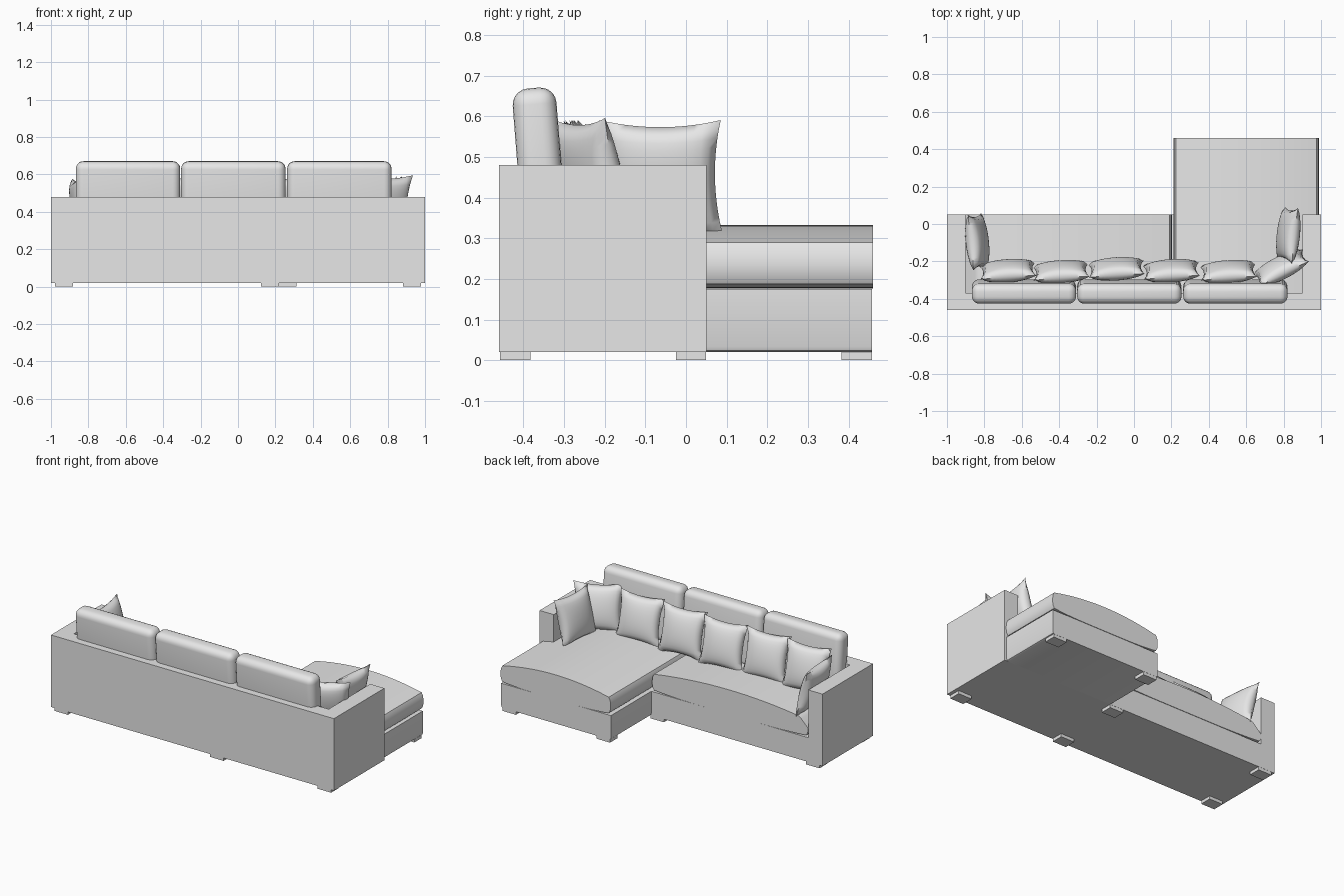
import bpy, bmesh
from math import radians, sqrt
from mathutils import Matrix, Vector

cube = bpy.data.objects.get("Cube")
if cube:
    bpy.data.objects.remove(cube, do_unlink=True)

fabric = bpy.data.materials.new("light_grey_fabric")
fabric.use_nodes = True
GREY = (0.8, 0.8, 0.8, 1)
fabric.diffuse_color = GREY
fabric.node_tree.nodes["Principled BSDF"].inputs["Base Color"].default_value = GREY


def finish(name, bm, smooth=None):
    bmesh.ops.recalc_face_normals(bm, faces=bm.faces[:])
    mesh = bpy.data.meshes.new(name)
    bm.to_mesh(mesh)
    bm.free()
    mesh.materials.append(fabric)
    obj = bpy.data.objects.new(name, mesh)
    bpy.context.collection.objects.link(obj)
    if smooth:
        bpy.ops.object.select_all(action="DESELECT")
        obj.select_set(True)
        bpy.context.view_layer.objects.active = obj
        bpy.ops.object.shade_smooth_by_angle(angle=radians(smooth))
    return obj


def prism(name, outline, to_3d, depth, smooth=None):
    """Extrude a flat outline, placed in space by to_3d, along depth."""
    bm = bmesh.new()
    face = bm.faces.new([bm.verts.new(to_3d(a, b)) for a, b in outline])
    extruded = bmesh.ops.extrude_face_region(bm, geom=[face])
    verts = [v for v in extruded["geom"] if isinstance(v, bmesh.types.BMVert)]
    bmesh.ops.translate(bm, verts=verts, vec=Vector(depth))
    return finish(name, bm, smooth)


def box(name, x, y, z):
    outline = [(x[0], y[0]), (x[1], y[0]), (x[1], y[1]), (x[0], y[1])]
    return prism(name, outline, lambda a, b: (a, b, z[0]), (0, 0, z[1] - z[0]))


def seat_cushion(name, x0, x1, y0, y1, end_drop):
    """Cushion with a crowned top, gently bowed bottom and bulging ends."""
    mid, half, n = (x0 + x1) / 2, (x1 - x0) / 2, 20
    inner = half - 0.014
    steps = [-1 + 2 * i / n for i in range(n + 1)]
    bottom = [(mid + inner * t, 0.176 + 0.012 * t ** 4) for t in steps]
    top = [(mid - inner * t, 0.29 + 0.042 * (1 - t * t)) for t in steps]
    right = [(mid + half - 0.004, 0.205), (x1, 0.235), (mid + half - 0.004, 0.27)]
    left = [(x0 + 0.004, 0.27), (x0, 0.235), (x0 + 0.004, 0.205)]
    if end_drop:
        top[-1] = (x0 + 0.05, 0.285)
        left[0] = (x0 + 0.025, 0.26)
    return prism(name, bottom + right + top + left,
                 lambda a, b: (a, y0, b), (0, y1 - y0, 0), 35)


def pillow(name, x, y, z, yaw, lean=14, half=0.15, puff=0.052):
    """Square scatter pillow with drawn-in edges and pointed corners."""
    bm = bmesh.new()
    for side in (1, -1):
        grid = bmesh.ops.create_grid(bm, x_segments=14, y_segments=14, size=1)
        for v in grid["verts"]:
            u, w = v.co.x, v.co.y
            fu, fw = max(0, 1 - u * u), max(0, 1 - w * w)
            v.co = (half * u * (1 - 0.12 * fw * u * u),
                    half * w * (1 - 0.12 * fu * w * w),
                    side * puff * sqrt(fu * fw) ** 0.9)
    bmesh.ops.remove_doubles(bm, verts=bm.verts[:], dist=0.0005)
    obj = finish(name, bm, 70)
    obj.matrix_world = (Matrix.Translation((x, y, z))
                        @ Matrix.Rotation(radians(yaw), 4, "Z")
                        @ Matrix.Rotation(radians(90 + lean), 4, "X"))


# Backrest and both arms as one U-shaped shell
u_plan = [(-1, -0.46), (1, -0.46), (1, 0.05), (0.9, 0.05),
          (0.9, -0.37), (-0.9, -0.37), (-0.9, 0.05), (-1, 0.05)]
prism("back_and_arms", u_plan, lambda a, b: (a, b, 0.02), (0, 0, 0.46))

# Seat bases
box("seat_base", (-0.9, 0.9), (-0.37, 0.05), (0.02, 0.175))
chaise_section = [(0.222, 0.02), (0.973, 0.02), (0.982, 0.024), (0.986, 0.034),
                  (0.986, 0.175), (0.21, 0.175), (0.21, 0.034), (0.213, 0.024)]
prism("chaise_base", chaise_section, lambda a, b: (a, 0.05, b), (0, 0.408, 0), 35)

# Seat cushions
seat_cushion("seat_cushion", -0.9, 0.204, -0.37, 0.052, True)
seat_cushion("chaise_cushion", 0.21, 0.99, -0.37, 0.46, False)

# Back cushions, leaning slightly backward
for i, cx in enumerate((-0.588, -0.025, 0.542)):
    bm = bmesh.new()
    bmesh.ops.create_cube(bm, size=1)
    bmesh.ops.scale(bm, vec=(0.558, 0.108, 0.37), verts=bm.verts[:])
    bmesh.ops.bevel(bm, geom=bm.edges[:], offset=0.04, segments=5,
                    profile=0.5, affect="EDGES")
    cushion = finish(f"back_cushion_{i + 1}", bm, 40)
    cushion.location = (cx, -0.361, 0.485)
    cushion.rotation_euler.x = radians(4.5)

# Scatter pillows along the back, in the corner and against the arms
back_row = [(-0.675, -0.25), (-0.39, -0.255), (-0.095, -0.24),
            (0.2, -0.25), (0.505, -0.255)]
for i, (px, py) in enumerate(back_row):
    pillow(f"back_pillow_{i + 1}", px, py, 0.445, 4)
pillow("corner_pillow", 0.785, -0.235, 0.45, 27)
pillow("chaise_arm_pillow", 0.825, -0.06, 0.445, 84)
pillow("seat_arm_pillow", -0.838, -0.095, 0.435, -84)

# Short block feet
feet = [(-0.93, -0.42), (0.17, -0.42), (0.93, -0.42), (-0.93, 0.012),
        (0.17, 0.012), (0.265, 0.42), (0.93, 0.42)]
for i, (fx, fy) in enumerate(feet):
    box(f"foot_{i + 1}", (fx - 0.048, fx + 0.048), (fy - 0.037, fy + 0.037), (0, 0.02))
